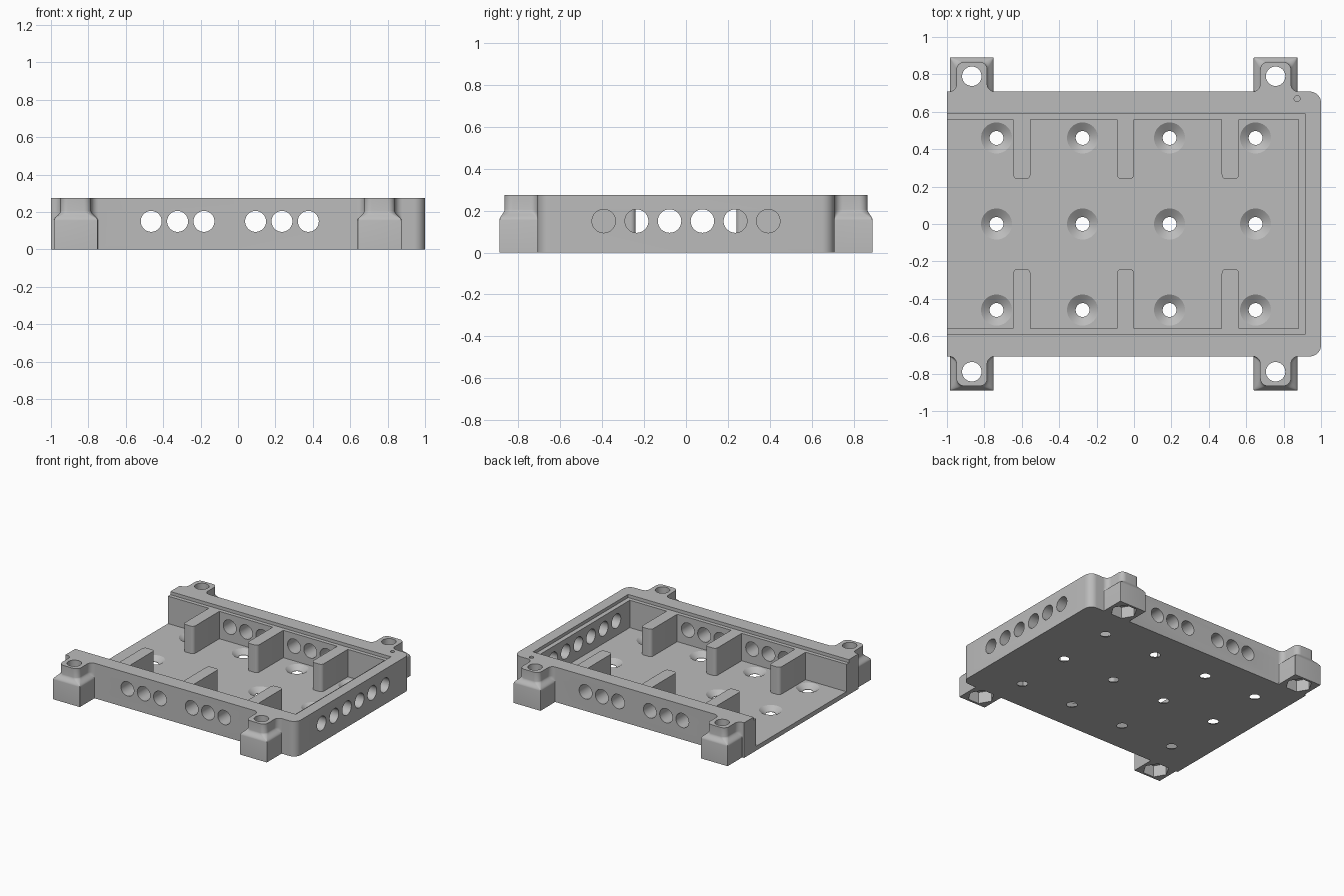
import bpy, bmesh, math
from mathutils import Matrix, Vector

old = bpy.data.objects.get("Cube")
if old:
    bpy.data.objects.remove(old, do_unlink=True)

H = 0.275        # overall height
FLOOR = 0.035    # floor thickness
LEDGE = 0.25     # height of the lid ledge and the ribs

grey = bpy.data.materials.new("grey_plastic")
grey.use_nodes = True
grey.diffuse_color = (0.5, 0.5, 0.5, 1)
grey.node_tree.nodes["Principled BSDF"].inputs["Base Color"].default_value = (0.5, 0.5, 0.5, 1)


def loft(bm, rings, matrix=Matrix()):
    """Closed solid through rings of equal point count."""
    rows = [[bm.verts.new(matrix @ Vector(p)) for p in ring] for ring in rings]
    n = len(rows[0])
    for a, b in zip(rows, rows[1:]):
        for i in range(n):
            j = (i + 1) % n
            bm.faces.new((a[i], a[j], b[j], b[i]))
    bm.faces.new(rows[0][::-1])
    bm.faces.new(rows[-1])


def arc(cx, cy, r, start, end, steps=8):
    return [(cx + r * math.cos(math.radians(start + (end - start) * k / steps)),
             cy + r * math.sin(math.radians(start + (end - start) * k / steps)))
            for k in range(steps + 1)]


def prism(bm, outline, z0, z1):
    loft(bm, [[(x, y, z) for x, y in outline] for z in (z0, z1)])


def box(bm, x0, x1, y0, y1, z0, z1):
    prism(bm, [(x0, y0), (x1, y0), (x1, y1), (x0, y1)], z0, z1)


def lathe(bm, profile, matrix, sides=40):
    """Stacked circles from (radius, height) pairs."""
    loft(bm, [[(*p, h) for p in arc(0, 0, r, 0, 360, sides)[:-1]] for r, h in profile], matrix)


def make(name, bm):
    bmesh.ops.recalc_face_normals(bm, faces=bm.faces)
    mesh = bpy.data.meshes.new(name)
    bm.to_mesh(mesh)
    bm.free()
    mesh.materials.append(grey)
    ob = bpy.data.objects.new(name, mesh)
    bpy.context.collection.objects.link(ob)
    return ob


def combine(target, bm, operation):
    tool = make("tool", bm)
    tool.hide_render = True
    mod = target.modifiers.new("shape", "BOOLEAN")
    mod.operation, mod.solver, mod.object = operation, "EXACT", tool
    bpy.context.view_layer.objects.active = target
    bpy.ops.object.modifier_apply(modifier=mod.name)
    bpy.data.objects.remove(tool, do_unlink=True)


def at(x, y, z=0):
    return Matrix.Translation((x, y, z))


# Tray block with two rounded corners at the closed end
W, R = 0.708, 0.06
bm = bmesh.new()
prism(bm, [(-1, -W)] + arc(1 - R, R - W, R, -90, 0) + arc(1 - R, W - R, R, 0, 90) + [(-1, W)], 0, H)
tray = make("tray", bm)

# Main cavity, open at one end
bm = bmesh.new()
box(bm, -1.1, 0.88, -0.56, 0.56, FLOOR, 0.4)
combine(tray, bm, "DIFFERENCE")

# Dividing ribs with rounded inner ends
bm = bmesh.new()
for x in (-0.6, -0.045, 0.515):
    for s in (-1, 1):
        rib = [(-0.046, 0.65)] + arc(-0.021, 0.265, 0.025, 180, 270) \
            + arc(0.021, 0.265, 0.025, 270, 360) + [(0.046, 0.65)]
        prism(bm, [(x + px, s * py) for px, py in rib], 0.015, H - 0.01)
combine(tray, bm, "UNION")

# Recess for a sliding lid
bm = bmesh.new()
box(bm, -1.1, 0.915, -0.59, 0.59, LEDGE, 0.4)
combine(tray, bm, "DIFFERENCE")


# Mounting posts: square foot, curved shoulder, slim flared top
def post_ring(z, w, y, r, flare):
    side = [(w + flare, 0.66)] + arc(w + flare, W + flare, flare, 270, 180) \
        + arc(w - r, y - r, r, 0, 90)
    full = side + [(-px, py) for px, py in reversed(side)]
    return [(px, py, z) for px, py in full]


POSTS = [(x, s) for x in (-0.867, 0.757) for s in (-1, 1)]
rings = [post_ring(0, 0.117, 0.89, 0.003, 0.002), post_ring(0.155, 0.117, 0.89, 0.003, 0.002)]
for k in range(1, 9):
    t = k / 8
    e = t * t * (3 - 2 * t)
    rings.append(post_ring(0.155 + 0.05 * t, 0.117 - 0.035 * e, 0.89 - 0.024 * e,
                           0.003 + 0.037 * e, 0.002 + 0.038 * e))
rings.append(post_ring(H, 0.082, 0.866, 0.04, 0.04))
bm = bmesh.new()
for x, s in POSTS:
    loft(bm, rings, at(x, 0) @ Matrix.Diagonal((1, s, 1, 1)))
combine(tray, bm, "UNION")

# Bolt holes through the posts
bm = bmesh.new()
for x, s in POSTS:
    lathe(bm, [(0.052, -0.1), (0.052, 0.4)], at(x, s * 0.79))
# Small marker hole in the rim
lathe(bm, [(0.016, H - 0.05), (0.016, 0.4)], at(0.872, 0.67), 20)
combine(tray, bm, "DIFFERENCE")

# Hexagonal nut pockets under the posts
bm = bmesh.new()
for x, s in POSTS:
    lathe(bm, [(0.095, -0.1), (0.095, 0.09)], at(x, s * 0.79), 6)
combine(tray, bm, "DIFFERENCE")

# Countersunk floor holes
bm = bmesh.new()
for x in (-0.735, -0.275, 0.19, 0.65):
    for y in (-0.46, 0, 0.46):
        lathe(bm, [(0.037, -0.1), (0.037, 0.003), (0.083, FLOOR), (0.083, FLOOR + 0.05)], at(x, y))
combine(tray, bm, "DIFFERENCE")

# Ventilation holes through the long walls and the closed end
bm = bmesh.new()
for centre in (-0.323, 0.235):
    for k in (-1, 0, 1):
        lathe(bm, [(0.056, -1), (0.056, 1)],
              at(centre + k * 0.141, 0, 0.15) @ Matrix.Rotation(math.pi / 2, 4, "X"))
for k in range(6):
    lathe(bm, [(0.056, 0.82), (0.056, 1.1)],
          at(0, (k - 2.5) * 0.157, 0.15) @ Matrix.Rotation(math.pi / 2, 4, "Y"))
combine(tray, bm, "DIFFERENCE")

# Smooth curves, sharp edges
bpy.ops.object.select_all(action="DESELECT")
tray.select_set(True)
bpy.context.view_layer.objects.active = tray
bpy.ops.object.shade_smooth_by_angle(angle=math.radians(30))
